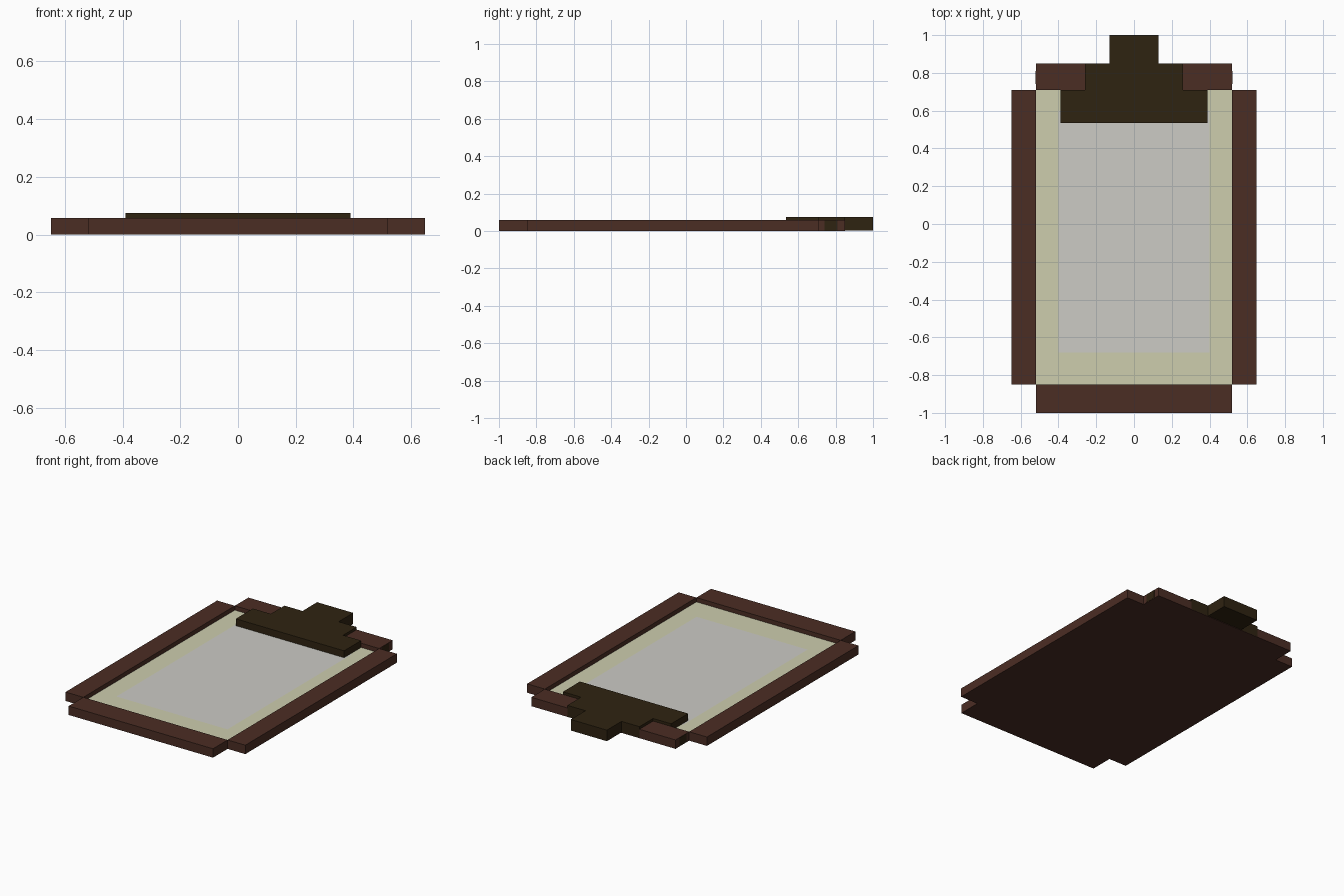
import bpy, bmesh
from mathutils import Vector

if "Cube" in bpy.data.objects:
    bpy.data.objects.remove(bpy.data.objects["Cube"])


def material(name, rgb):
    """Flat colour given as 0-255 sRGB, stored linear."""
    lin = [((c / 255 + 0.055) / 1.055) ** 2.4 for c in rgb] + [1]
    m = bpy.data.materials.new(name)
    m.use_nodes = True
    m.diffuse_color = lin
    node = m.node_tree.nodes["Principled BSDF"]
    node.inputs["Base Color"].default_value = lin
    node.inputs["Roughness"].default_value = 0.9
    return m


brown = material("dark brown wood", (75, 45, 36))
olive = material("dark olive metal", (47, 35, 17))
cream = material("cream paper", (205, 205, 174))
grey = material("pale grey sheet", (204, 203, 197))


def finish(name, bm, mats):
    bmesh.ops.recalc_face_normals(bm, faces=bm.faces)
    mesh = bpy.data.meshes.new(name)
    bm.to_mesh(mesh)
    bm.free()
    for m in mats:
        mesh.materials.append(m)
    obj = bpy.data.objects.new(name, mesh)
    bpy.context.collection.objects.link(obj)
    return obj


def prism(outline, z0, z1):
    """Straight extrusion of an outline."""
    bm = bmesh.new()
    face = bm.faces.new([bm.verts.new((x, y, z0)) for x, y in outline])
    new = bmesh.ops.extrude_face_region(bm, geom=[face])["geom"]
    top = [v for v in new if isinstance(v, bmesh.types.BMVert)]
    bmesh.ops.translate(bm, verts=top, vec=(0, 0, z1 - z0))
    return bm


def box(name, x0, x1, y0, y1, z0, z1, mat):
    bm = prism([(x0, y0), (x1, y0), (x1, y1), (x0, y1)], z0, z1)
    return finish(name, bm, [mat])


IN_X, OUT_X = 0.52, 0.648          # board half width, frame half width
BOTTOM, TOP = -0.85, 0.71          # board ends
RAIL_H, BOARD_H, CLIP_H = 0.058, 0.03, 0.075
CLIP_X, MID_X, TAB_X = 0.39, 0.26, 0.13

# Backing board with the sheet laid out on its top face
bm = prism([(-IN_X, BOTTOM), (IN_X, BOTTOM), (IN_X, TOP), (-IN_X, TOP)], 0, BOARD_H)
sheet_x, sheet_y0, sheet_y1 = 0.4, -0.68, 0.6
for co, no in (((sheet_x, 0, 0), (1, 0, 0)), ((-sheet_x, 0, 0), (1, 0, 0)),
               ((0, sheet_y0, 0), (0, 1, 0)), ((0, sheet_y1, 0), (0, 1, 0))):
    bmesh.ops.bisect_plane(bm, geom=bm.verts[:] + bm.edges[:] + bm.faces[:],
                           plane_co=Vector(co), plane_no=Vector(no))
bmesh.ops.recalc_face_normals(bm, faces=bm.faces)
for f in bm.faces:
    if f.normal.z > 0.5:
        c = f.calc_center_median()
        inside = abs(c.x) < sheet_x and sheet_y0 < c.y < sheet_y1
        f.material_index = 2 if inside else 1
finish("backing_board", bm, [brown, cream, grey])

# Frame rails
box("bottom_rail", -IN_X, IN_X, -1, BOTTOM, 0, RAIL_H, brown)
for side, s in (("left", 1), ("right", -1)):
    x0, x1 = sorted((s * IN_X, s * OUT_X))
    box(side + "_rail", x0, x1, BOTTOM, TOP, 0, RAIL_H, brown)
    x0, x1 = sorted((s * MID_X, s * IN_X))
    box(side + "_top_rail", x0, x1, TOP, 0.85, 0, RAIL_H, brown)
    # Dark end cap on the top rail
    x0, x1 = sorted((s * (IN_X - 0.01), s * (IN_X + 0.001)))
    box(side + "_rail_end_cap", x0, x1, 0.74, 0.81, 0.002, RAIL_H - 0.002, olive)

# Thin base under the clip
box("clip_base", -MID_X, MID_X, TOP, 0.85, 0, 0.003, brown)

# Stepped clip, mirrored from half an outline
half = [(CLIP_X, 0.535), (CLIP_X, TOP), (MID_X, TOP), (MID_X, 0.85),
        (TAB_X, 0.85), (TAB_X, 1)]
outline = half + [(-x, y) for x, y in reversed(half)]
finish("clip", prism(outline, 0.003, CLIP_H), [olive])
